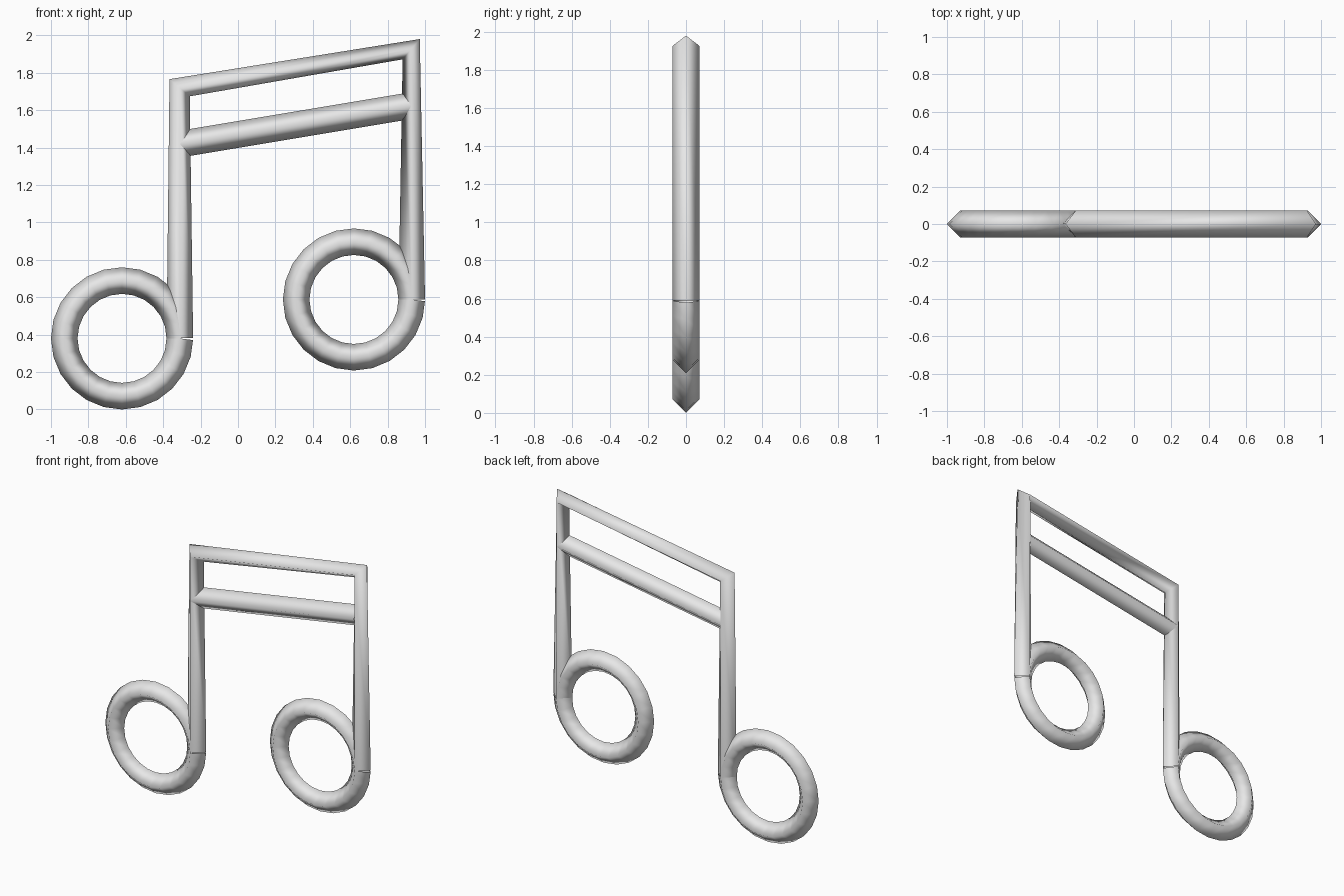
import bpy, bmesh, math
from mathutils import Vector

if "Cube" in bpy.data.objects:
    bpy.data.objects.remove(bpy.data.objects["Cube"])

R_TUBE = 0.071   # half width of the diamond section
R_RING = 0.309   # radius of the note head centre line

grey = bpy.data.materials.new("light_grey")
grey.diffuse_color = (0.8, 0.8, 0.8, 1)
grey.use_nodes = True
grey.node_tree.nodes["Principled BSDF"].inputs["Base Color"].default_value = grey.diffuse_color


def sweep(name, path):
    """Sweep a four-sided diamond along an open path in the xz plane."""
    pts = [Vector((x, 0, z)) for x, z in path]
    bm = bmesh.new()
    rings = []
    for i, p in enumerate(pts):
        t = Vector()
        if i > 0:
            t += (p - pts[i - 1]).normalized()
        if i < len(pts) - 1:
            t += (pts[i + 1] - p).normalized()
        t.normalize()
        side = Vector((-t.z, 0, t.x)) * R_TUBE
        depth = Vector((0, R_TUBE, 0))
        rings.append([bm.verts.new(p + o) for o in (side, depth, -side, -depth)])
    for a, b in zip(rings, rings[1:]):
        for k in range(4):
            j = (k + 1) % 4
            bm.faces.new((a[k], a[j], b[j], b[k]))
    bmesh.ops.recalc_face_normals(bm, faces=bm.faces)
    # make sure the tube faces outwards
    bm.normal_update()
    f = bm.faces[0]
    mid = (pts[0] + pts[1]) / 2
    if f.normal.dot(f.calc_center_median() - mid) < 0:
        bmesh.ops.reverse_faces(bm, faces=bm.faces)
    for f in bm.faces:
        f.smooth = True
    me = bpy.data.meshes.new(name)
    bm.to_mesh(me)
    bm.free()
    me.materials.append(grey)
    ob = bpy.data.objects.new(name, me)
    bpy.context.collection.objects.link(ob)
    return ob


def head(name, cx, cz, seg=24):
    """Open circle that starts and ends at the foot of its stem."""
    angles = [-2 * math.pi * i / seg for i in range(seg + 1)]
    sweep(name, [(cx + R_RING * math.cos(a), cz + R_RING * math.sin(a))
                 for a in angles])


# note heads
head("left_note_head", -0.62, 0.38)
head("right_note_head", 0.62, 0.588)

# both stems and the top beam in one mitred tube
sweep("stems_and_top_beam",
      [(-0.311, 0.381), (-0.312, 1.72), (0.926, 1.926), (0.929, 0.589)])

# lower beam
sweep("lower_beam", [(-0.308, 1.419), (0.922, 1.624)])
